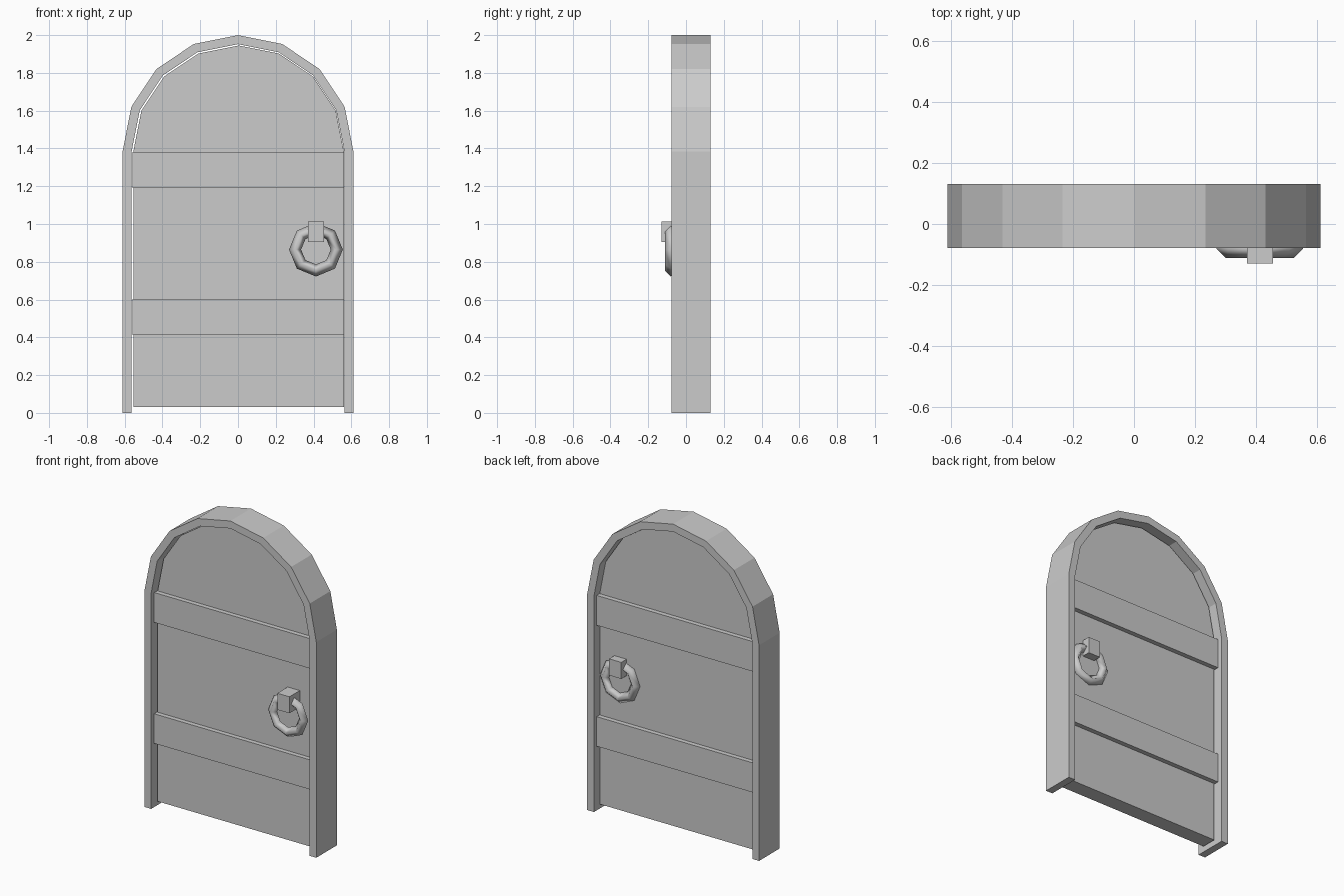
import bpy, bmesh, math

if "Cube" in bpy.data.objects:
    bpy.data.objects.remove(bpy.data.objects["Cube"])

mat = bpy.data.materials.new("plain_grey")
mat.diffuse_color = (0.6, 0.6, 0.6, 1)
mat.use_nodes = True
mat.node_tree.nodes["Principled BSDF"].inputs["Base Color"].default_value = mat.diffuse_color


def finish(name, bm):
    bmesh.ops.recalc_face_normals(bm, faces=bm.faces)
    me = bpy.data.meshes.new(name)
    bm.to_mesh(me)
    bm.free()
    me.materials.append(mat)
    ob = bpy.data.objects.new(name, me)
    bpy.context.collection.objects.link(ob)
    return ob


def arch(rx, rz, foot, spring=1.385, cx=0.0):
    """Doorway outline from the right foot over the arch to the left foot."""
    pts = [(cx + rx, foot)]
    for i in range(9):
        a = math.pi * i / 8
        pts.append((cx + rx * math.cos(a), spring + rz * math.sin(a)))
    return pts + [(cx - rx, foot)]


def box(name, x0, x1, y0, y1, z0, z1):
    bm = bmesh.new()
    bmesh.ops.create_cube(bm, size=1)
    for v in bm.verts:
        v.co.x = x1 if v.co.x > 0 else x0
        v.co.y = y1 if v.co.y > 0 else y0
        v.co.z = z1 if v.co.z > 0 else z0
    return finish(name, bm)


# Arched frame, open at the bottom
bm = bmesh.new()
outer, inner = arch(0.611, 0.615, 0), arch(0.563, 0.567, 0)
rings = [[bm.verts.new((x, y, z)) for x, z in prof]
         for prof, y in ((outer, -0.078), (outer, 0.131), (inner, 0.131), (inner, -0.078))]
for k in range(4):
    a, b = rings[k], rings[(k + 1) % 4]
    for i in range(len(a) - 1):
        bm.faces.new((a[i], a[i + 1], b[i + 1], b[i]))
for i in (0, -1):
    bm.faces.new([r[i] for r in rings])
finish("door_frame", bm)

# Arched door panel
bm = bmesh.new()
prof = arch(0.557, 0.56, 0.03, cx=0.003)
front = [bm.verts.new((x, -0.024, z)) for x, z in prof]
back = [bm.verts.new((x, 0.075, z)) for x, z in prof]
bm.faces.new(front)
bm.faces.new(back)
for i in range(len(prof)):
    j = (i + 1) % len(prof)
    bm.faces.new((front[i], front[j], back[j], back[i]))
finish("door_panel", bm)

# Cross bars, standing out on both sides
for name, z0, z1 in (("lower_bar", 0.413, 0.603), ("upper_bar", 1.19, 1.382)):
    box(name, -0.558, 0.561, -0.054, 0.105, z0, z1)

# Handle mount passing through the door, with a ring on each side
box("handle_mount", 0.37, 0.456, -0.129, 0.129, 0.906, 1.012)
for name, y in (("front_ring", -0.08), ("back_ring", 0.08)):
    bpy.ops.mesh.primitive_torus_add(
        major_segments=8, minor_segments=4, major_radius=0.1105, minor_radius=0.032,
        location=(0.4125, y, 0.8645), rotation=(math.pi / 2, 0, 0))
    ring = bpy.context.object
    ring.name = name
    ring.data.materials.append(mat)
    bpy.ops.object.shade_smooth()
